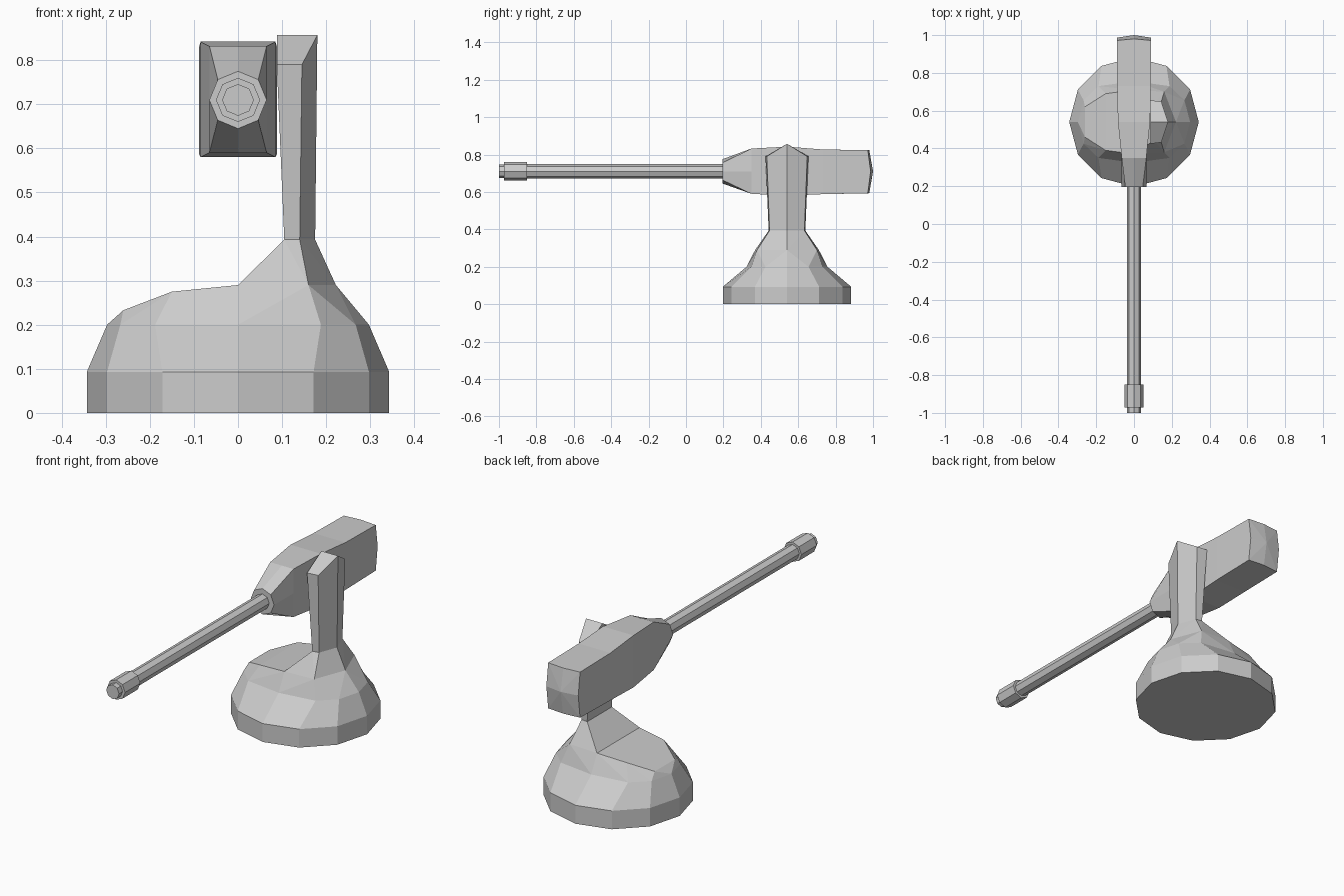
import bpy, bmesh
from math import sin, cos, pi
from mathutils import Vector

if "Cube" in bpy.data.objects:
    bpy.data.objects.remove(bpy.data.objects["Cube"])

CY = 0.54   # centre of the stand in y
CZ = 0.71   # height of the barrel axis


def finish(bm, name):
    bmesh.ops.remove_doubles(bm, verts=bm.verts, dist=0.0005)
    bmesh.ops.delete(bm, geom=[v for v in bm.verts if not v.link_faces], context='VERTS')
    bmesh.ops.recalc_face_normals(bm, faces=bm.faces)
    me = bpy.data.meshes.new(name)
    bm.to_mesh(me)
    bm.free()
    ob = bpy.data.objects.new(name, me)
    bpy.context.collection.objects.link(ob)
    return ob


def loft(bm, rings, cap_start=True, cap_end=True):
    rows = [[bm.verts.new(p) for p in r] for r in rings]
    for a, b in zip(rows, rows[1:]):
        n = len(a)
        for i in range(n):
            j = (i + 1) % n
            bm.faces.new((a[i], a[j], b[j], b[i]))
    if cap_start:
        bm.faces.new(rows[0])
    if cap_end:
        bm.faces.new(rows[-1])
    return rows


def hull(bm, points, open_levels):
    """Convex shell, left open where it meets its neighbours."""
    tmp = bmesh.new()
    vs = [tmp.verts.new(p) for p in points]
    bmesh.ops.convex_hull(tmp, input=vs)
    for f in tmp.faces:
        if any(all(abs(v.co.z - z) < 1e-4 for v in f.verts) for z in open_levels):
            continue
        bm.faces.new([bm.verts.new(v.co) for v in f.verts])
    tmp.free()


def mirror_y(half):
    """Half outline as (x, dy, z); mirrored about the stand centre."""
    pts = [Vector((x, CY + d, z)) for x, d, z in half]
    return pts + [Vector((x, CY - d, z)) for x, d, z in reversed(half) if d]


def octagon(y, r):
    return [(r * cos(i * pi / 4), y, CZ + r * sin(i * pi / 4)) for i in range(8)]


# Stand: twelve-sided foot, lopsided dome, neck and side arm
bm = bmesh.new()
foot = [[(0.343 * cos(i * pi / 6), CY + 0.343 * sin(i * pi / 6), z) for i in range(12)]
        for z in (0, 0.093)]
waist = mirror_y([(0.297, 0, 0.2), (0.267, 0.115, 0.2), (0.188, 0.19, 0.2), (0, 0.216, 0.2),
                  (-0.188, 0.19, 0.2), (-0.267, 0.115, 0.2), (-0.297, 0, 0.2)])
loft(bm, foot + [waist], cap_end=False)
neck_low = mirror_y([(0.222, 0, 0.29), (0.16, 0.16, 0.29), (0, 0.17, 0.29)])
dome_top = mirror_y([(-0.15, 0.15, 0.275), (-0.26, 0.08, 0.233)])
hull(bm, waist + neck_low + dome_top, (0.2, 0.29))
arm_low = mirror_y([(0.175, 0, 0.393), (0.14, 0.093, 0.393), (0.105, 0.098, 0.393)])
hull(bm, neck_low + arm_low, (0.29, 0.393))
arm_top = mirror_y([(0.18, 0, 0.857), (0.145, 0.108, 0.79), (0.088, 0.115, 0.79)])
rows = loft(bm, [arm_low, arm_top], False, False)
# gabled arm tip
t = rows[1]
peak = bm.verts.new((0.088, CY, 0.857))
for quad in ((t[0], t[1], t[2], peak), (t[0], peak, t[3], t[4])):
    bm.faces.new(quad)
low = rows[0]
mid = (low[2].co + low[3].co) / 2
inner = [f for f in bm.faces if t[2] in f.verts and t[3] in f.verts]
bmesh.ops.delete(bm, geom=inner, context='FACES_ONLY')
bm.faces.new((low[2], low[3], t[3], peak, t[2]))
finish(bm, "stand")

# Housing: octagonal nose blending into a box, with a bulged rear
bm = bmesh.new()


def box_ring(y, hx, up, down):
    return [(hx, y, CZ), (hx, y, CZ + up), (0, y, CZ + up), (-hx, y, CZ + up),
            (-hx, y, CZ), (-hx, y, CZ - down), (0, y, CZ - down), (hx, y, CZ - down)]


rings = [octagon(0.195, 0.065),
         box_ring(0.35, 0.065, 0.122, 0.12),
         box_ring(0.54, 0.085, 0.132, 0.13),
         box_ring(0.73, 0.089, 0.117, 0.122),
         box_ring(0.972, 0.089, 0.113, 0.117)]
rows = loft(bm, rings, cap_end=False)
end = rows[-1]
for i in (0, 4):
    end[i].co.y = 0.987
for i in (2, 6):
    end[i].co.y = 0.98
tip = bm.verts.new((0, 1.0, CZ))
for i in range(8):
    bm.faces.new((end[i], end[(i + 1) % 8], tip))
finish(bm, "housing")

# Barrel: octagonal tube with a muzzle collar
bm = bmesh.new()
profile = [(0.2, 0.038), (-0.85, 0.038), (-0.85, 0.05), (-0.972, 0.05),
           (-0.972, 0.036), (-1.0, 0.036)]
loft(bm, [octagon(y, r) for y, r in profile], cap_start=False)
finish(bm, "barrel")
